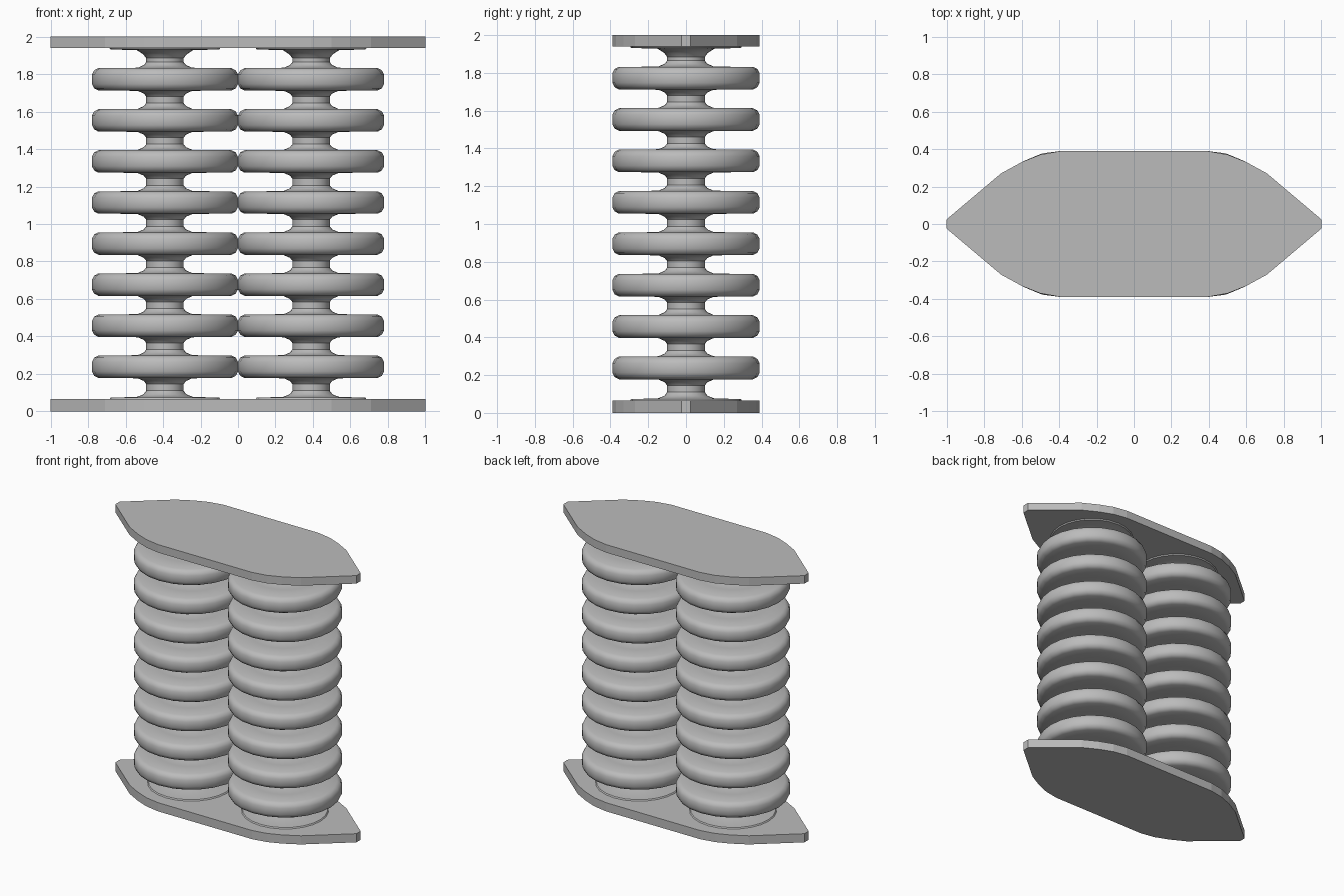
import bpy, bmesh, math

if "Cube" in bpy.data.objects:
    bpy.data.objects.remove(bpy.data.objects["Cube"])

grey = bpy.data.materials.new("light grey")
grey.diffuse_color = (0.5, 0.5, 0.5, 1)
grey.use_nodes = True
grey.node_tree.nodes["Principled BSDF"].inputs["Base Color"].default_value = grey.diffuse_color


def finish(name, bm, smooth):
    bmesh.ops.recalc_face_normals(bm, faces=bm.faces)
    mesh = bpy.data.meshes.new(name)
    bm.to_mesh(mesh)
    bm.free()
    obj = bpy.data.objects.new(name, mesh)
    bpy.context.collection.objects.link(obj)
    mesh.materials.append(grey)
    if smooth:
        bpy.ops.object.select_all(action='DESELECT')
        obj.select_set(True)
        bpy.context.view_layer.objects.active = obj
        bpy.ops.object.shade_smooth_by_angle(angle=math.radians(35))
    return obj


# End plates: pointed outline, mirrored from one quarter
quarter = [(1.0, 0.025), (0.71, 0.27), (0.60, 0.33), (0.50, 0.37), (0.39, 0.39)]
outline = quarter + [(-x, y) for x, y in reversed(quarter)]
outline += [(-x, -y) for x, y in outline]


def plate(name, z0, z1):
    bm = bmesh.new()
    base = bm.faces.new([bm.verts.new((x, y, z0)) for x, y in outline])
    top = bmesh.ops.extrude_face_region(bm, geom=[base])["geom"]
    verts = [v for v in top if isinstance(v, bmesh.types.BMVert)]
    bmesh.ops.translate(bm, verts=verts, vec=(0, 0, z1 - z0))
    finish(name, bm, False)


plate("bottom_plate", 0.0, 0.065)
plate("top_plate", 1.94, 2.0)

# Column profile (radius, height): end flares with eight rounded ribs between
RIBS, FIRST, STEP = 8, 0.238, 0.2192
rib = [(0.10, -0.092), (0.113, -0.076), (0.145, -0.062), (0.24, -0.06), (0.355, -0.06),
       (0.378, -0.048), (0.39, -0.025)]
rib += [(r, -z) for r, z in reversed(rib)]
profile = [(0.0, 0.05), (0.30, 0.06), (0.29, 0.073), (0.15, 0.077), (0.115, 0.09), (0.10, 0.11)]
for k in range(RIBS):
    profile += [(r, FIRST + STEP * k + z) for r, z in rib]
profile += [(0.10, 1.885), (0.115, 1.905), (0.15, 1.928), (0.29, 1.932), (0.30, 1.945), (0.0, 1.95)]


def column(name, cx, sides=24):
    bm = bmesh.new()
    verts = [bm.verts.new((cx + r, 0, z)) for r, z in profile]
    edges = [bm.edges.new(pair) for pair in zip(verts, verts[1:])]
    bmesh.ops.spin(bm, geom=verts + edges, cent=(cx, 0, 0), axis=(0, 0, 1),
                   angle=math.tau, steps=sides, use_merge=True)
    bmesh.ops.remove_doubles(bm, verts=bm.verts, dist=1e-4)
    finish(name, bm, True)


column("left_ribbed_column", -0.39)
column("right_ribbed_column", 0.39)
